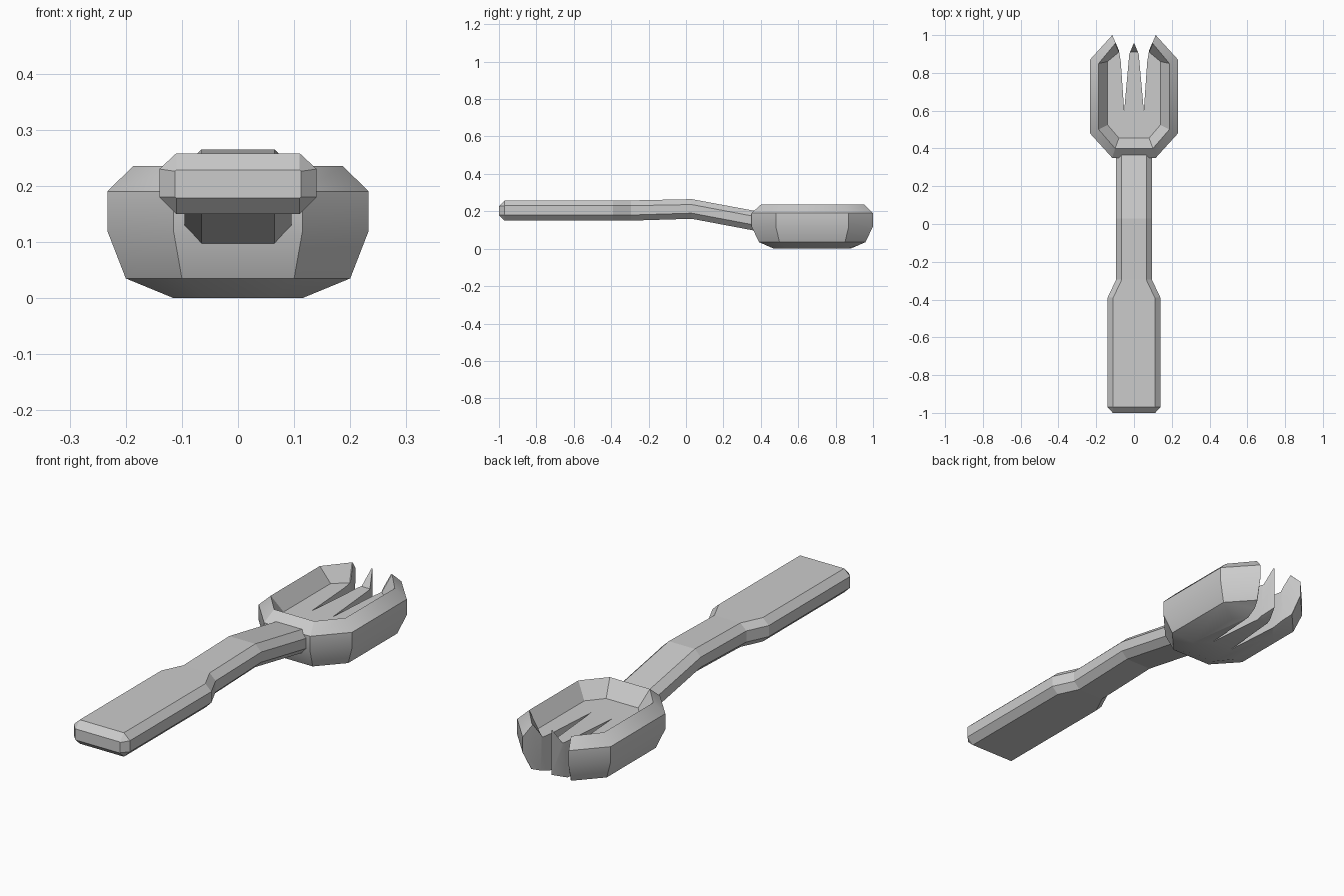
import bpy, bmesh, math

if "Cube" in bpy.data.objects:
    bpy.data.objects.remove(bpy.data.objects["Cube"])


def loft(name, rings):
    """Skin equal-length rings of points and cap both ends."""
    bm = bmesh.new()
    loops = [[bm.verts.new(p) for p in ring] for ring in rings]
    n = len(loops[0])
    for a, b in zip(loops, loops[1:]):
        for i in range(n):
            j = (i + 1) % n
            bm.faces.new((a[i], a[j], b[j], b[i]))
    bm.faces.new(loops[0][::-1])
    bm.faces.new(loops[-1])
    bmesh.ops.recalc_face_normals(bm, faces=bm.faces)
    mesh = bpy.data.meshes.new(name)
    bm.to_mesh(mesh)
    bm.free()
    obj = bpy.data.objects.new(name, mesh)
    bpy.context.collection.objects.link(obj)
    return obj


def handle_ring(y, w, t, z0, z1, z2, z3):
    # octagonal section: half width w, flat half width t, four heights
    return [(-t, y, z0), (t, y, z0), (w, y, z1), (w, y, z2),
            (t, y, z3), (-t, y, z3), (-w, y, z2), (-w, y, z1)]


def bowl_ring(z, a, w, y0, y1, y2, y3):
    # elongated octagon outline at height z
    return [(-a, y0, z), (a, y0, z), (w, y1, z), (w, y2, z),
            (a, y3, z), (-a, y3, z), (-w, y2, z), (-w, y1, z)]


# Handle: wide grip with chamfered end, then a narrow bent neck
loft("handle", [
    handle_ring(-1.00, 0.112, 0.110, 0.178, 0.180, 0.226, 0.228),
    handle_ring(-0.97, 0.14, 0.11, 0.15, 0.18, 0.23, 0.258),
    handle_ring(-0.39, 0.14, 0.11, 0.15, 0.18, 0.23, 0.258),
    handle_ring(-0.295, 0.095, 0.065, 0.15, 0.18, 0.23, 0.258),
    handle_ring(0.03, 0.095, 0.065, 0.16, 0.19, 0.236, 0.265),
    handle_ring(0.38, 0.095, 0.065, 0.094, 0.124, 0.17, 0.20),
])

# Bowl: outside from the base up, over the rim and down to the floor
bowl = loft("bowl", [
    bowl_ring(0.00, 0.06, 0.115, 0.47, 0.54, 0.81, 0.88),
    bowl_ring(0.035, 0.10, 0.20, 0.39, 0.50, 0.85, 0.96),
    bowl_ring(0.12, 0.115, 0.233, 0.35, 0.48, 0.87, 1.00),
    bowl_ring(0.19, 0.115, 0.233, 0.35, 0.48, 0.87, 1.00),
    bowl_ring(0.235, 0.10, 0.187, 0.40, 0.50, 0.85, 0.955),
    bowl_ring(0.165, 0.08, 0.14, 0.455, 0.525, 0.86, 0.91),
])

# Notches that leave three pointed tines
half = [(0.115, 1.1), (0.115, 1.0), (0.08, 0.92), (0.07, 0.86),
        (0.052, 0.6), (0.025, 0.9)]
outline = half + [(0, 0.96)] + [(-x, y) for x, y in reversed(half)]
cutter = loft("tine_cutter", [[(x, y, z) for x, y in outline] for z in (-0.1, 0.4)])
cutter.hide_render = True

cut = bowl.modifiers.new("tines", 'BOOLEAN')
cut.operation = 'DIFFERENCE'
cut.solver = 'EXACT'
cut.object = cutter
bpy.context.view_layer.objects.active = bowl
bowl.select_set(True)
bpy.ops.object.modifier_apply(modifier=cut.name)
bpy.data.objects.remove(cutter)
bpy.ops.object.shade_smooth_by_angle(angle=math.radians(30))
